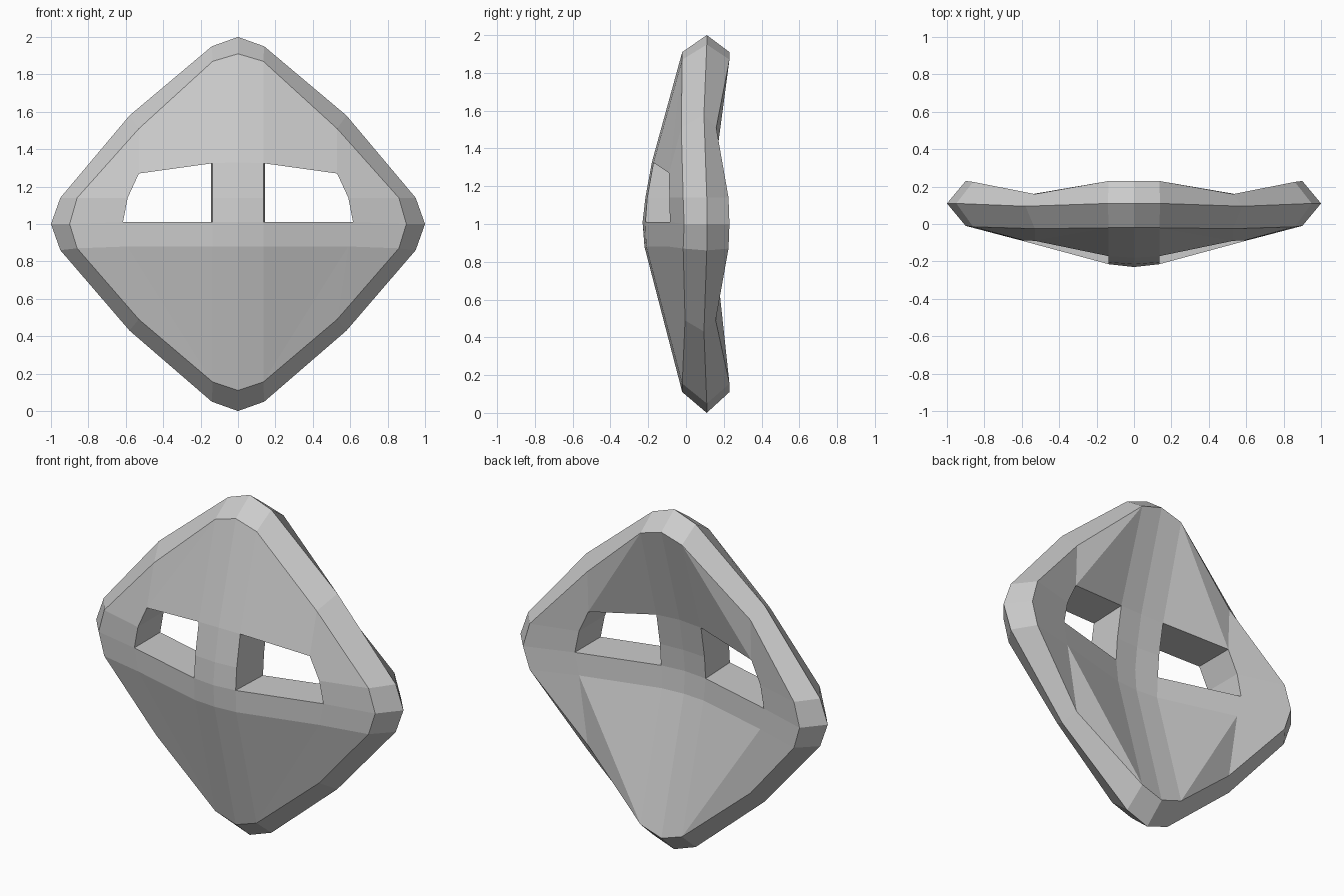
import bpy, bmesh

if "Cube" in bpy.data.objects:
    bpy.data.objects.remove(bpy.data.objects["Cube"])

# Right half of the front surface: letter = row (top to bottom), digit = column
P = {
    "A0": (0, -.02, 1.91), "A1": (.135, -.02, 1.87), "B2": (.53, -.025, 1.51),
    "C0": (0, -.18, 1.33), "C1": (.135, -.172, 1.325), "C2": (.53, -.09, 1.27),
    "D0": (0, -.215, 1.14), "D1": (.135, -.205, 1.14), "D2": (.59, -.088, 1.14), "D3": (.86, -.015, 1.14),
    "E0": (0, -.23, 1.01), "E1": (.135, -.215, 1.01), "E2": (.615, -.085, 1.01), "E3": (.9, -.01, 1.0),
    "F0": (0, -.22, .88), "F1": (.135, -.21, .88), "F2": (.59, -.088, .88), "F3": (.86, -.015, .87),
    "G2": (.53, -.005, .49), "H0": (0, -.02, .11), "H1": (.135, -.02, .155),
}
FACES = """A0 A1 C1 C0|A1 C2 C1|A1 B2 C2|B2 D3 D2 C2|C0 C1 D1 D0|D0 D1 E1 E0|D2 D3 E3 E2|
E0 E1 F1 F0|E1 E2 F2 F1|E2 E3 F3 F2|F0 F1 H1 H0|F1 F2 H1|F2 G2 H1|F2 F3 G2"""
EYE = "C1 C2 D2 E2 E1 D1".split()
RIM = "A0 A1 B2 D3 E3 F3 G2 H1 H0".split()
EDGE = [(0, .11, 2), (.14, .11, 1.95), (.58, .095, 1.58), (.95, .11, 1.14), (1, .11, 1),
        (.95, .11, .86), (.58, .095, .43), (.14, .11, .05), (0, .11, 0)]
# thickness, with the rim's middle corners dipping in at the back
THICK = {"B2": .185, "G2": .162, "A0": .25, "A1": .25, "H0": .25, "H1": .25}

bm = bmesh.new()
for side in (1, -1):
    def vert(p, dy=0, dx=0):
        return bm.verts.new((side * (p[0] + dx), p[1] + dy, p[2]))
    front = {k: vert(p) for k, p in P.items()}
    # back surface, with the eye opening very slightly wider at the inner corner
    back = {k: vert(p, THICK.get(k, .24), .01 if k in ("C1", "D1", "E1") else 0)
            for k, p in P.items()}
    edge = [vert(p) for p in EDGE]
    for f in FACES.replace("\n", "").split("|"):
        for layer in (front, back):
            bm.faces.new([layer[k] for k in f.split()])
    # eye opening walls
    for a, b in zip(EYE, EYE[1:] + EYE[:1]):
        bm.faces.new((front[a], front[b], back[b], back[a]))
    # bevelled outer rim
    for i in range(len(RIM) - 1):
        for layer in (front, back):
            bm.faces.new((layer[RIM[i]], layer[RIM[i + 1]], edge[i + 1], edge[i]))

bmesh.ops.remove_doubles(bm, verts=bm.verts, dist=.001)
bmesh.ops.recalc_face_normals(bm, faces=bm.faces)
mesh = bpy.data.meshes.new("mask")
bm.to_mesh(mesh)
bm.free()
mask = bpy.data.objects.new("mask", mesh)
bpy.context.collection.objects.link(mask)
